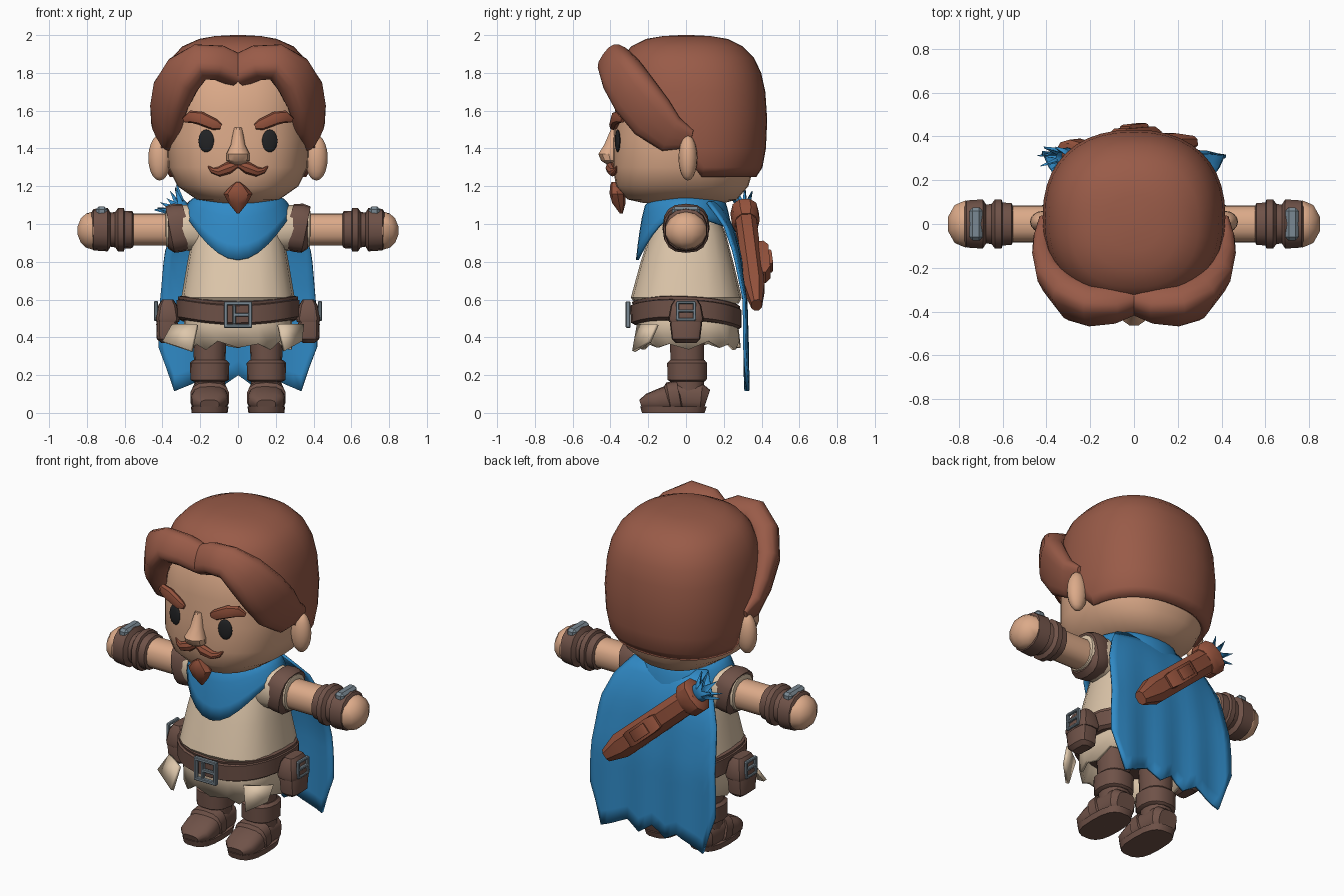
import bpy, bmesh, math
from mathutils import Vector as V

if "Cube" in bpy.data.objects:
    bpy.data.objects.remove(bpy.data.objects["Cube"])


def material(name, r, g, b):
    m = bpy.data.materials.new(name)
    lin = [((c / 255 + 0.055) / 1.055) ** 2.4 for c in (r, g, b)]
    m.diffuse_color = (*lin, 1)
    m.use_nodes = True
    m.node_tree.nodes["Principled BSDF"].inputs["Base Color"].default_value = m.diffuse_color
    return m


HAIR = material("hair_brown", 153, 91, 72)
RED = material("chestnut_leather", 148, 82, 60)
SKIN = material("skin", 220, 170, 137)
CREAM = material("cream_cloth", 222, 199, 171)
LEATHER = material("dark_leather", 111, 82, 72)
BLUE = material("blue_cloth", 48, 138, 198)
METAL = material("grey_metal", 122, 137, 147)
BLACK = material("eye_black", 34, 35, 37)


def finish(name, bm, mat, mirror=False, thick=0, angle=35):
    bmesh.ops.recalc_face_normals(bm, faces=bm.faces)
    me = bpy.data.meshes.new(name)
    bm.to_mesh(me)
    bm.free()
    me.materials.append(mat)
    ob = bpy.data.objects.new(name, me)
    bpy.context.collection.objects.link(ob)
    bpy.ops.object.select_all(action='DESELECT')
    ob.select_set(True)
    bpy.context.view_layer.objects.active = ob
    bpy.ops.object.shade_smooth_by_angle(angle=math.radians(angle))
    if thick:
        s = ob.modifiers.new("thickness", 'SOLIDIFY')
        s.thickness, s.offset = thick, -1
    if mirror:
        ob.modifiers.new("mirror", 'MIRROR')
    return ob


def ring(c, u, v, a, b, n, p, phase=0.0):
    out = []
    for i in range(n):
        t = 2 * math.pi * i / n + phase
        cs, sn = math.cos(t), math.sin(t)
        out.append(c + u * a * math.copysign(abs(cs) ** (2 / p), cs)
                   + v * b * math.copysign(abs(sn) ** (2 / p), sn))
    return out


def loft(rings, cap=True, wrap=True):
    bm = bmesh.new()
    rows = [[bm.verts.new(p) for p in r] for r in rings]
    n = len(rows[0])
    for r, s in zip(rows, rows[1:]):
        for i in range(n if wrap else n - 1):
            j = (i + 1) % n
            bm.faces.new((r[i], r[j], s[j], s[i]))
    if cap and wrap:
        bm.faces.new(rows[0])
        bm.faces.new(rows[-1])
    return bm


def stack(rows, n=16, p=2.4, x=0.0, cap=True):
    """Rows of (z, half width, front y, back y)."""
    return loft([ring(V((x, (y0 + y1) / 2, z)), V((1, 0, 0)), V((0, 1, 0)), rx, (y1 - y0) / 2, n, p)
                 for z, rx, y0, y1 in rows], cap)


def sweep(pts, n=12, p=2.0, out=(0, 0, 1), centre=None, phase=0.0, cap=True):
    """Points of (x, y, z, radius along out, radius across)."""
    P = [V(q[:3]) for q in pts]
    rings = []
    for i, q in enumerate(pts):
        t = (P[min(i + 1, len(P) - 1)] - P[max(i - 1, 0)]).normalized()
        o = P[i] - V(centre) if centre else V(out)
        o = (o - t * o.dot(t)).normalized()
        rings.append(ring(P[i], o, t.cross(o), q[3], q[4], n, p, phase))
    return loft(rings, cap)


def ball(c, r, rot=0.0, seg=16):
    bm = bmesh.new()
    bmesh.ops.create_uvsphere(bm, u_segments=seg, v_segments=seg // 2 + 2, radius=1)
    for v in bm.verts:
        q = V((v.co.x * r[0], v.co.y * r[1], v.co.z * r[2]))
        v.co = V(c) + V((q.x * math.cos(rot) - q.y * math.sin(rot),
                         q.x * math.sin(rot) + q.y * math.cos(rot), q.z))
    return bm


def boxes(items, bevel=0.0):
    bm = bmesh.new()
    for c, s in items:
        for v in bmesh.ops.create_cube(bm, size=1)['verts']:
            v.co = V([c[k] + v.co[k] * s[k] for k in range(3)])
    if bevel:
        bmesh.ops.bevel(bm, geom=bm.edges[:], offset=bevel, segments=1, affect='EDGES')
    return bm


def table(knots, t):
    for (a, x), (b, y) in zip(knots, knots[1:]):
        if (a <= t <= b) or (b <= t <= a):
            return x + (y - x) * (t - a) / (b - a)
    return knots[-1][1]


# head, ears and face
finish("head", stack([(1.11, .12, -.22, .2), (1.13, .22, -.31, .27), (1.2, .32, -.37, .33),
                      (1.3, .37, -.388, .36), (1.45, .378, -.385, .38), (1.6, .378, -.375, .38),
                      (1.75, .36, -.36, .36), (1.88, .27, -.28, .28)], 32), SKIN, angle=60)
finish("ear", ball((.415, .01, 1.35), (.06, .05, .12)), SKIN, True)
finish("eye", ball((.168, -.362, 1.44), (.042, .012, .06), .22), BLACK, True)
finish("nose", stack([(1.315, .03, -.42, -.36), (1.335, .06, -.452, -.35), (1.37, .062, -.467, -.35),
                      (1.42, .038, -.435, -.35), (1.51, .022, -.395, -.35)], 10, 2), SKIN)
finish("eyebrow", sweep([(.09, -.385, 1.515, .01, .014), (.12, -.385, 1.525, .022, .03),
                         (.2, -.372, 1.56, .025, .036), (.25, -.355, 1.568, .022, .033),
                         (.285, -.335, 1.55, .01, .015)], 8, 2.5, (0, -1, 0)), RED, True)
finish("moustache", sweep([(0, -.39, 1.315, .02, .014), (.05, -.4, 1.297, .026, .032),
                           (.1, -.388, 1.277, .022, .026), (.135, -.375, 1.283, .014, .015),
                           (.158, -.365, 1.305, .004, .004)], 8, 2, (0, -1, 0)), RED, True)
finish("goatee", stack([(1.055, .006, -.35, -.335), (1.11, .05, -.39, -.32), (1.16, .077, -.405, -.32),
                        (1.2, .04, -.402, -.34), (1.222, .01, -.395, -.35)], 8, 2), RED)

# hair cap, cut along the nape and the slanted temple line
cap = stack([(1.23, .355, -.34, .36), (1.3, .392, -.36, .405), (1.4, .41, -.37, .423), (1.55, .417, -.37, .43),
             (1.7, .407, -.37, .42), (1.8, .388, -.365, .398), (1.88, .35, -.34, .36), (1.94, .295, -.29, .3),
             (1.98, .205, -.21, .22), (1.995, .12, -.12, .13), (2.0, .03, -.03, .03)], 40, 2.3)
for co, no in (((0, 0, 1.25), (0, 0, 1)), ((0, 0, 1.36), (0, .4, .3))):
    bmesh.ops.bisect_plane(cap, geom=cap.verts[:] + cap.edges[:] + cap.faces[:],
                           plane_co=co, plane_no=no, clear_inner=True)
finish("hair_cap", cap, HAIR, thick=.035, angle=60)
finish("hair_swoop", sweep([(0, -.335, 1.81, .07, .085), (.1, -.37, 1.853, .078, .09), (.2, -.375, 1.858, .08, .095),
                            (.29, -.34, 1.79, .08, .12), (.355, -.27, 1.68, .07, .135),
                            (.382, -.18, 1.565, .055, .135), (.393, -.08, 1.475, .045, .105),
                            (.4, .03, 1.45, .022, .05)], 16, 2.8, centre=(0, 0, 1.64)), HAIR, True, angle=50)

# tunic and ragged skirt
finish("tunic", stack([(.58, .285, -.27, .28), (.61, .3, -.292, .295), (.8, .268, -.24, .25),
                       (.95, .238, -.19, .21), (1.05, .2, -.15, .17), (1.12, .14, -.11, .13)], 20, 2.6), CREAM)
skirt = stack([(.62, .27, -.25, .26), (.48, .285, -.262, .275), (.335, .285, -.262, .29)], 24, 2.8, cap=False)
for i, v in enumerate(v for v in skirt.verts if v.co.z < .4):
    v.co.z += (0, .045, .01, .03)[i % 4]
finish("skirt", skirt, CREAM, thick=.02)
for side, reach in ((-1, .4), (1, .34)):
    finish("torn_flap", loft([[V((side * .22, -.26, .47)), V((side * .35, -.16, .47))],
                              [V((side * .25, -.285, .33)), V((side * reach, -.2, .38))]],
                             wrap=False), CREAM, thick=.02)

# belt sagging at the front, with buckle
for nm, z0, z1, g in (("belt", .455, .565, 0), ("belt_edge", .55, .585, -.008)):
    belt = stack([(z0, .305 + g, -.27 - g, .28 + g), (z0 + .01, .325 + g, -.29 - g, .295 + g),
                  (z1 - .01, .325 + g, -.295 - g, .295 + g), (z1, .3 + g, -.275 - g, .28 + g)], 28, 2.5)
    for v in belt.verts:
        v.co.z += .4 * v.co.x ** 2 - .04 * v.co.y
    finish(nm, belt, LEATHER)
finish("belt_buckle", boxes([((x, -.307, .52), (.02, .025, .14)) for x in (-.065, .065)]
                            + [((0, -.307, z), (.15, .025, .02)) for z in (.46, .58)]
                            + [((.02, -.307, .52), (.09, .02, .02)), ((-.02, -.307, .52), (.018, .02, .1))],
                            .004), METAL)

# side pouches
finish("pouch", stack([(.37, .03, -.055, .055), (.39, .055, -.075, .075), (.47, .058, -.085, .085),
                       (.58, .035, -.065, .07)], 12, 4, x=.375), LEATHER, True)
finish("pouch_flap", stack([(.48, .06, -.09, .09), (.5, .066, -.094, .094), (.57, .05, -.08, .08),
                            (.6, .03, -.06, .06)], 12, 4, x=.372), LEATHER, True)
finish("pouch_buckle", boxes([((.434, y, .54), (.02, .016, .1)) for y in (-.045, .045)]
                             + [((.434, 0, z), (.02, .1, .016)) for z in (.495, .54, .585)], .004), METAL, True)

# arms: sleeves, forearms, bracers, hands
Z = .97
finish("sleeve", sweep([(x, 0, Z + .01, r, r) for x, r in ((.1, .1), (.2, .125), (.3, .12), (.38, .1), (.385, .08))],
                       16, 2.3), CREAM, True)
finish("sleeve_band", sweep([(x + .0, 0, z, r, r * .95) for x, z, r in
                             ((.255, 1.0, .1), (.26, .99, .122), (.32, .98, .13), (.36, .97, .125), (.37, .97, .1))],
                            16, 2.6), LEATHER, True)
finish("arm", sweep([(.3, 0, Z, .085, .085), (.6, 0, Z, .085, .085)], 16, 2.3), SKIN, True)
finish("bracer", sweep([(x, 0, Z, r, r) for x, r in ((.55, .08), (.56, .098), (.6, .1), (.605, .115), (.635, .115),
                        (.65, .094), (.675, .09), (.69, .115), (.765, .11), (.78, .085))], 14, 2.3), LEATHER, True)
finish("bracer_plate", boxes([((.722, 0, 1.065), (.06, .15, .055))], .015), METAL, True)
finish("hand", ball((.77, 0, Z - .005), (.085, .11, .1), seg=10), SKIN, True)

# boots
finish("boot_shaft", stack([(.06, .085, -.08, .1), (.2, .08, -.08, .095), (.42, .09, -.09, .1)], 14, 2.3, x=.15),
       LEATHER, True)
finish("boot_cuff", stack([(.165, .085, -.085, .1), (.175, .102, -.1, .112), (.265, .104, -.102, .114),
                           (.28, .088, -.085, .1)], 14, 2.4, x=.15), LEATHER, True)
finish("boot_foot", sweep([(.15, .11, .07, .055, .06), (.15, .08, .08, .075, .085), (.15, -.05, .085, .08, .09),
                           (.15, -.14, .068, .06, .1), (.15, -.2, .058, .045, .092), (.15, -.24, .045, .025, .05)],
                          14, 2.8), LEATHER, True)
finish("boot_strap", sweep([(.15, -.03, .09, .07, .08), (.15, -.035, .088, .086, .1), (.15, -.09, .08, .082, .104),
                            (.15, -.1, .076, .06, .09)], 14, 2.8), LEATHER, True)
finish("boot_sole", stack([(0, .095, -.235, .1), (.035, .1, -.245, .112)], 18, 2.8, x=.15), LEATHER, True)

# neckerchief hanging to a point at the front
rows = []
for k in range(6):
    t = k / 5
    row = []
    for i in range(32):
        a = 2 * math.pi * i / 32
        front = max(0, math.cos(a))
        low = 1.06 - .25 * front ** 2.2 if front else 1.06 + .08 * math.cos(a)
        w = math.sqrt(t)
        row.append(V((math.sin(a) * (.21 + .08 * w), -math.cos(a) * (.18 + (.085 if front else .06) * w),
                      1.145 + (low - 1.145) * t ** 1.2)))
    rows.append(row)
finish("neckerchief", loft(rows, cap=False), BLUE, thick=.015, angle=50)

# cape with a ragged hem
width = [(1.12, .23), (1.0, .33), (.85, .39), (.5, .42), (.1, .42)]
depth = [(1.12, .17), (1.0, .25), (.85, .29), (.6, .32), (.1, .33)]
hem = [(0, .2), (.2, .14), (.4, .19), (.6, .15), (.8, .115), (.9, .24), (1, .35)]
rows = []
for k in range(13):
    row = []
    for i in range(21):
        u = i / 10 - 1
        z = 1.12 + (table(hem, abs(u)) - 1.12) * k / 12
        fold = .008 * math.sin(u * 11) * k / 12 - .1 * abs(u) ** 3 * max(0, z - .6)
        row.append(V((u * table(width, z), table(depth, z) + fold, z)))
    rows.append(row)
finish("cape", loft(rows, wrap=False), BLUE, thick=.015, angle=50)

# carrying case slung across the back
A, B = V((-.29, .31, 1.06)), V((.25, .372, .585))


def along(t, a, b, lift=0.0):
    return (*(A.lerp(B, t) + V((0, lift, 0))), a, b)


finish("back_case", sweep([along(.0, .055, .07), along(.1, .06, .075), along(.85, .056, .078),
                           along(1.03, .03, .04)], 8, 2.4, (0, 1, 0), phase=math.pi / 8), RED)
finish("case_rim", sweep([along(-.02, .06, .075), along(0, .075, .1), along(.09, .075, .1), along(.13, .06, .08)],
                         10, 2.4, (0, 1, 0)), RED)
finish("case_pocket", sweep([along(.38, .03, .055, .055), along(.43, .055, .065, .06), along(.66, .05, .065, .06),
                             along(.72, .025, .055, .05)], 4, 2, (0, 1, 0), phase=math.pi / 4), RED)
finish("case_clasp", sweep([along(.46, .02, .045, .092), along(.48, .03, .045, .092), along(.6, .03, .045, .092),
                            along(.62, .02, .045, .092)], 4, 2, (0, 1, 0), phase=math.pi / 4), RED)

# torn cloth sticking out of the case
tuft = sweep([along(.02, .04, .05), along(-.06, .04, .055), along(-.17, .06, .095)], 14, 2, (0, 1, 0), cap=False)
tuft.verts.ensure_lookup_table()
for i in range(28, 42, 2):
    tuft.verts[i].co = tuft.verts[i].co.lerp(A, .55)
finish("cloth_tuft", tuft, BLUE, thick=.008)
